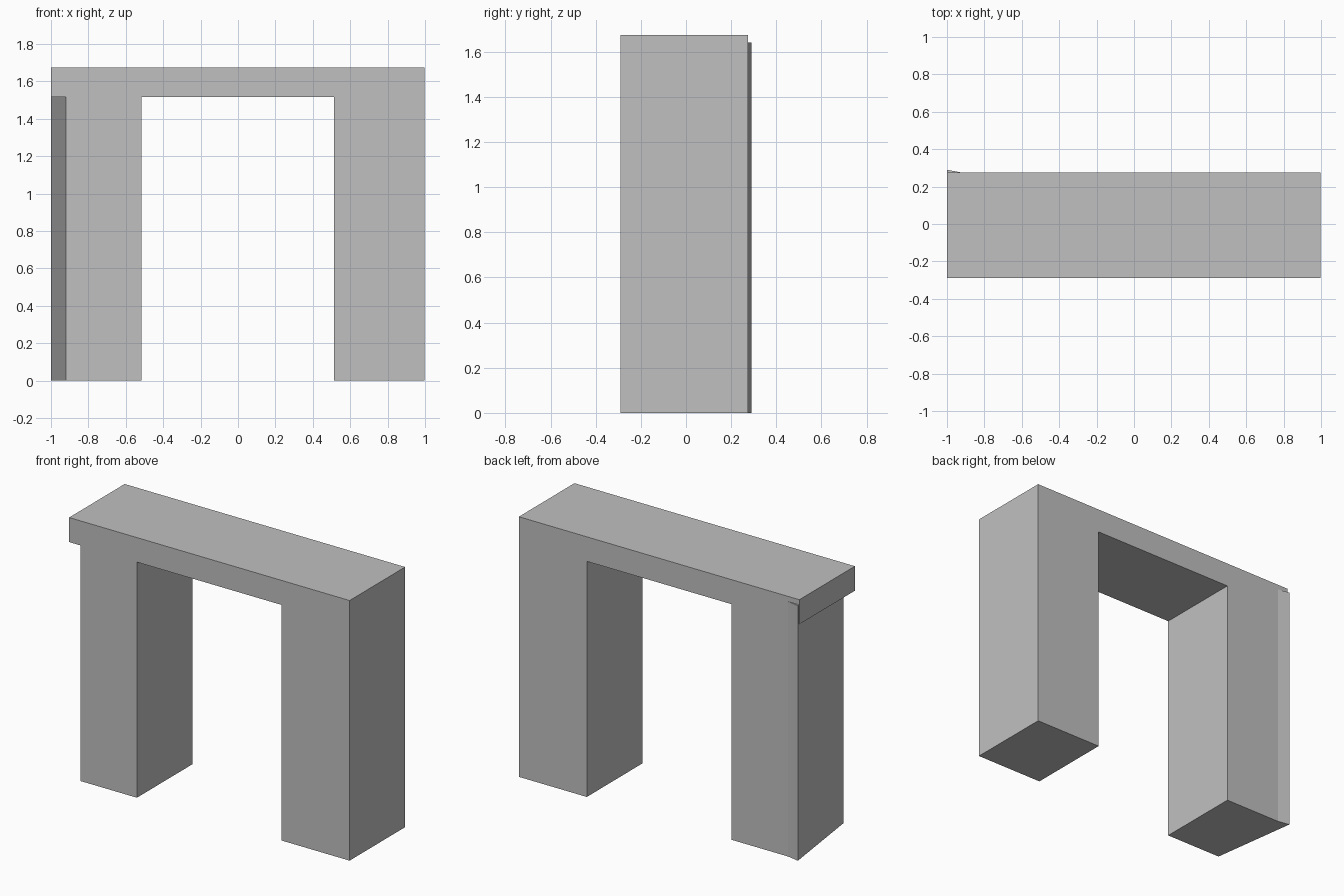
import bpy
import bmesh

if "Cube" in bpy.data.objects:
    bpy.data.objects.remove(bpy.data.objects["Cube"], do_unlink=True)

# Plain grey for the whole arch
grey = bpy.data.materials.new("concrete_grey")
grey.use_nodes = True
colour = (0.53, 0.53, 0.53, 1)
grey.diffuse_color = colour
grey.node_tree.nodes["Principled BSDF"].inputs["Base Color"].default_value = colour

FRONT, BACK = -0.29, 0.275
UNDER, TOP = 1.517, 1.675


def prism(name, points, axis, start, end):
    """Extrude a flat outline along z (outline in x, y) or y (outline in x, z)."""
    bm = bmesh.new()
    if axis == "z":
        verts = [bm.verts.new((a, b, start)) for a, b in points]
        step = (0, 0, end - start)
    else:
        verts = [bm.verts.new((a, start, b)) for a, b in points]
        step = (0, end - start, 0)
    base = bm.faces.new(verts)
    new = bmesh.ops.extrude_face_region(bm, geom=[base])["geom"]
    moved = [v for v in new if isinstance(v, bmesh.types.BMVert)]
    bmesh.ops.translate(bm, verts=moved, vec=step)
    bmesh.ops.recalc_face_normals(bm, faces=bm.faces)
    mesh = bpy.data.meshes.new(name)
    bm.to_mesh(mesh)
    bm.free()
    mesh.materials.append(grey)
    obj = bpy.data.objects.new(name, mesh)
    bpy.context.collection.objects.link(obj)
    return obj


# Arch: two straight legs and the beam, overhanging at the right end
outline = [(-1, TOP), (-1, UNDER), (-0.92, UNDER), (-0.92, 0), (-0.517, 0),
           (-0.517, UNDER), (0.514, UNDER), (0.514, 0), (0.998, 0), (0.998, TOP)]
prism("arch", outline, "y", FRONT, BACK)

# Slanted outer wedge of the right leg, standing slightly proud at the back
wedge = [(-0.92, FRONT), (-0.92, BACK), (-1, 0.29)]
prism("leg_wedge", wedge, "z", 0, 1.642)
